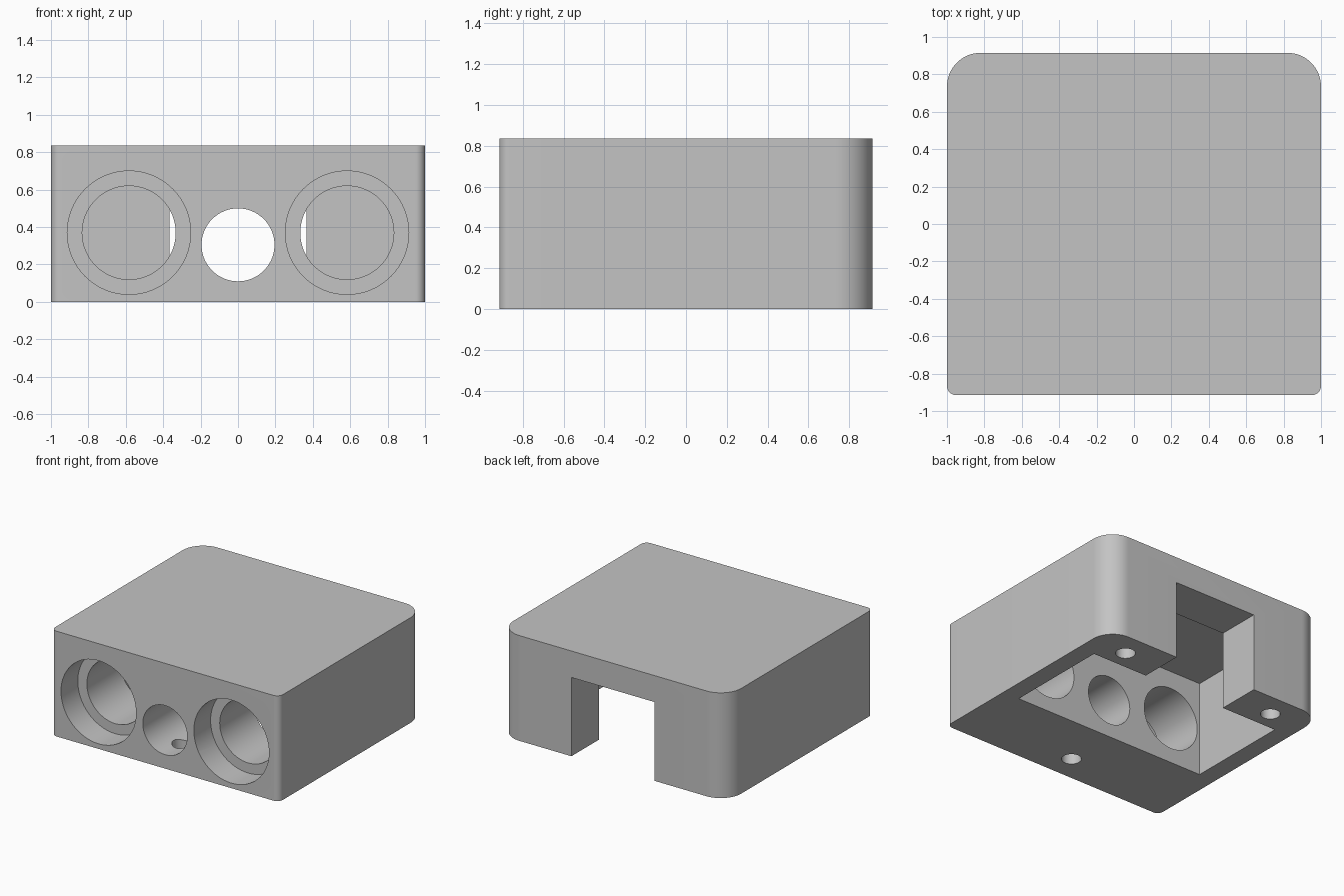
import bpy
import bmesh
from math import cos, sin, pi, radians
from mathutils import Matrix, Vector

default = bpy.data.objects.get("Cube")
if default:
    bpy.data.objects.remove(default, do_unlink=True)

W, D, H = 1.0, 0.915, 0.835      # half width, half depth, height
REAR_R, FRONT_R = 0.18, 0.05     # corner radii

grey = bpy.data.materials.new("plain grey")
grey.use_nodes = True
grey.diffuse_color = (0.55, 0.55, 0.55, 1)
grey.node_tree.nodes["Principled BSDF"].inputs["Base Color"].default_value = grey.diffuse_color


def make_object(name, bm):
    bmesh.ops.recalc_face_normals(bm, faces=bm.faces)
    mesh = bpy.data.meshes.new(name)
    bm.to_mesh(mesh)
    bm.free()
    mesh.materials.append(grey)
    obj = bpy.data.objects.new(name, mesh)
    bpy.context.collection.objects.link(obj)
    return obj


def box(name, low, high):
    low, high = Vector(low), Vector(high)
    bm = bmesh.new()
    place = Matrix.Translation((low + high) / 2) @ Matrix.Diagonal((*(high - low), 1))
    bmesh.ops.create_cube(bm, size=1, matrix=place)
    return make_object(name, bm)


def cylinder(name, start, end, radius, sides=64):
    start, end = Vector(start), Vector(end)
    axis = end - start
    turn = Vector((0, 0, 1)).rotation_difference(axis).to_matrix().to_4x4()
    bm = bmesh.new()
    bmesh.ops.create_cone(bm, cap_ends=True, segments=sides, radius1=radius, radius2=radius,
                          depth=axis.length, matrix=Matrix.Translation((start + end) / 2) @ turn)
    return make_object(name, bm)


# Housing block: rounded outline, pulled up
bm = bmesh.new()
outline = []
steps = 16
for corner, (sx, sy, r) in enumerate([(1, 1, REAR_R), (-1, 1, REAR_R),
                                      (-1, -1, FRONT_R), (1, -1, FRONT_R)]):
    for i in range(steps + 1):
        a = (corner + i / steps) * pi / 2
        outline.append(bm.verts.new((sx * (W - r) + r * cos(a), sy * (D - r) + r * sin(a), 0)))
base = bm.faces.new(outline)
top = bmesh.ops.extrude_face_region(bm, geom=[base])
bmesh.ops.translate(bm, vec=(0, 0, H), verts=[v for v in top["geom"] if isinstance(v, bmesh.types.BMVert)])
housing = make_object("housing", bm)

# Cavity open at the bottom, and the rear slot leading into it
cutters = [
    box("cavity_cutter", (-0.855, -0.28, -0.1), (0.855, 0.568, 0.76)),
    box("rear_slot_cutter", (-0.365, 0.4, -0.1), (0.365, 1.1, 0.625)),
    cylinder("centre_bore_cutter", (0, -1.1, 0.305), (0, -0.1, 0.305), 0.195),
    cylinder("front_screw_hole_cutter", (0, -0.705, -0.1), (0, -0.705, 0.35), 0.072, 32),
]

# Stepped side bores and rear screw holes, mirrored
for side, sx in (("left", 1), ("right", -1)):
    x = sx * 0.583
    cutters += [
        cylinder(side + "_bore_cutter", (x, -1.1, 0.37), (x, -0.1, 0.37), 0.25),
        cylinder(side + "_counterbore_cutter", (x, -1.1, 0.37), (x, -0.705, 0.37), 0.33),
        cylinder(side + "_screw_hole_cutter", (sx * 0.685, 0.72, -0.1), (sx * 0.685, 0.72, 0.4), 0.072, 32),
    ]

# Carve the housing, then drop the cutters
bpy.context.view_layer.objects.active = housing
for cutter in cutters:
    cutter.hide_render = True
    mod = housing.modifiers.new(cutter.name, "BOOLEAN")
    mod.operation = "DIFFERENCE"
    mod.solver = "EXACT"
    mod.object = cutter
    bpy.ops.object.modifier_apply(modifier=mod.name)
    bpy.data.objects.remove(cutter, do_unlink=True)

# Smooth round walls, sharp edges
bpy.ops.object.select_all(action="DESELECT")
housing.select_set(True)
bpy.ops.object.shade_smooth_by_angle(angle=radians(30))
